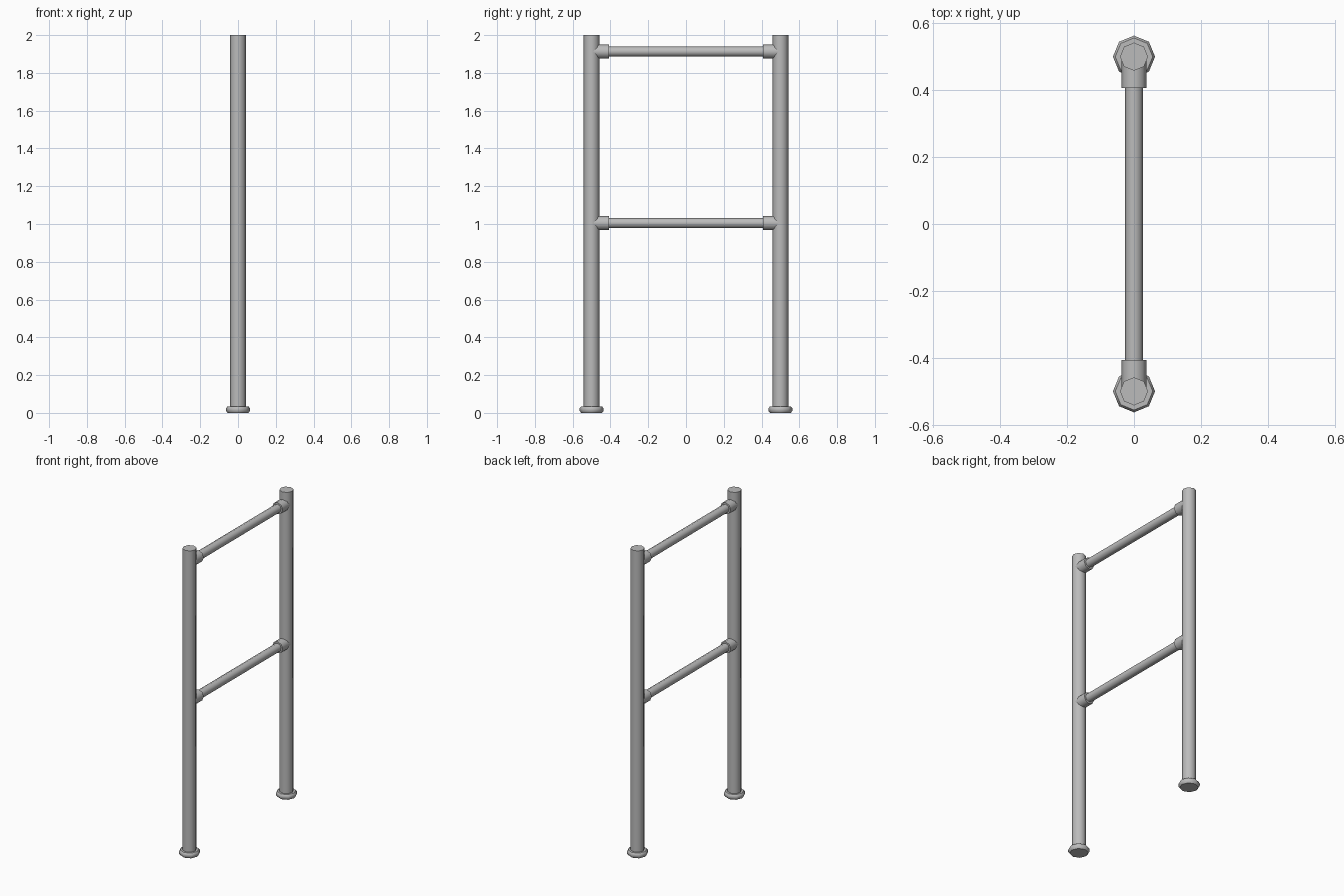
import bpy
import bmesh
import math
from mathutils import Matrix

cube = bpy.data.objects.get("Cube")
if cube:
    bpy.data.objects.remove(cube, do_unlink=True)

steel = bpy.data.materials.new("grey_steel")
steel.use_nodes = True
grey = (0.5, 0.5, 0.5, 1)
steel.diffuse_color = grey
steel.node_tree.nodes["Principled BSDF"].inputs["Base Color"].default_value = grey


def lathe(name, profile, location, along_y=False, sides=8, turn=0.0):
    """Capped solid of revolution from (radius, height) pairs."""
    bm = bmesh.new()
    rings = []
    for r, h in profile:
        angles = [turn + 2 * math.pi * i / sides for i in range(sides)]
        rings.append([bm.verts.new((r * math.cos(a), r * math.sin(a), h)) for a in angles])
    for low, high in zip(rings, rings[1:]):
        for i in range(sides):
            j = (i + 1) % sides
            bm.faces.new((low[i], low[j], high[j], high[i]))
    bm.faces.new(rings[0][::-1])
    bm.faces.new(rings[-1])
    if along_y:
        bm.transform(Matrix.Rotation(-math.pi / 2, 4, "X"))
    bmesh.ops.recalc_face_normals(bm, faces=bm.faces)
    mesh = bpy.data.meshes.new(name)
    bm.to_mesh(mesh)
    bm.free()
    mesh.materials.append(steel)
    obj = bpy.data.objects.new(name, mesh)
    obj.location = location
    bpy.context.collection.objects.link(obj)
    bpy.ops.object.select_all(action="DESELECT")
    obj.select_set(True)
    bpy.context.view_layer.objects.active = obj
    bpy.ops.object.shade_smooth_by_angle(angle=math.radians(50))
    return obj


POST_Y = 0.5
RAILS = {"middle": 1.005, "top": 1.913}

# Upright posts with chamfered foot flanges
for side, y in (("front", -POST_Y), ("back", POST_Y)):
    lathe(side + "_post", [(0.042, 0.01), (0.042, 2.0)], (0, y, 0))
    lathe(side + "_foot", [(0.055, 0), (0.063, 0.01), (0.063, 0.025), (0.056, 0.034)],
          (0, y, 0))

# Cross rails and the sleeves joining them to the posts
for level, z in RAILS.items():
    lathe(level + "_rail", [(0.027, -0.46), (0.027, 0.46)], (0, 0, z), along_y=True)
    for side, s in (("front", -1), ("back", 1)):
        lathe(level + "_" + side + "_sleeve",
              [(0.038, s * 0.407), (0.038, s * POST_Y)], (0, 0, z), along_y=True)
